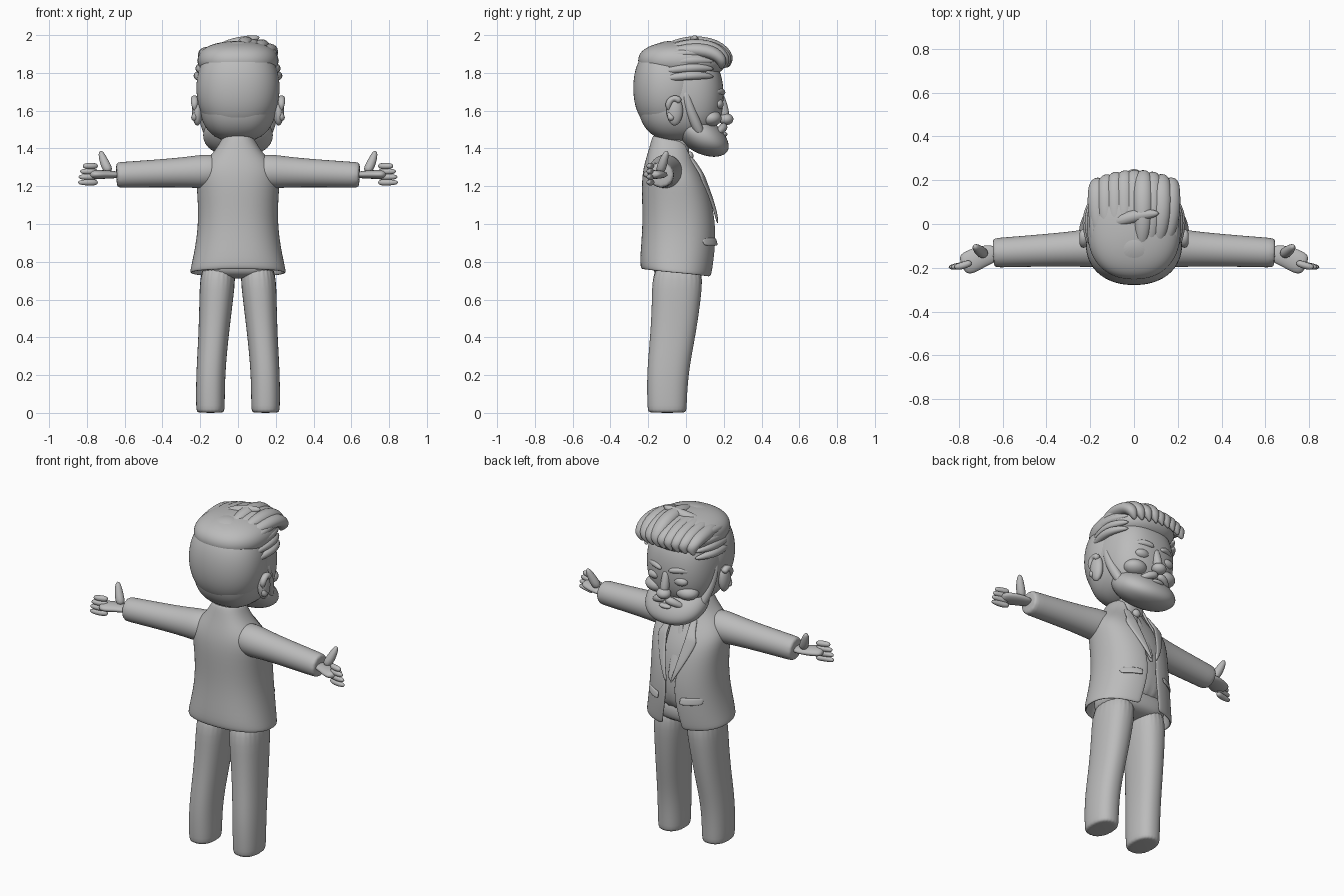
import bpy, bmesh, math
from mathutils import Vector

cube = bpy.data.objects.get("Cube")
if cube:
    bpy.data.objects.remove(cube, do_unlink=True)

colour = (.5, .5, .5, 1)
grey = bpy.data.materials.new("plain grey")
grey.use_nodes = True
grey.diffuse_color = colour
grey.node_tree.nodes["Principled BSDF"].inputs["Base Color"].default_value = colour


def skin(name, rings, closed=True, thickness=0):
    """Bridge rings of points into a smooth surface, or a thin sheet if open."""
    bm = bmesh.new()
    rows = [[bm.verts.new(point) for point in ring] for ring in rings]
    count = len(rows[0])
    for lower, upper in zip(rows, rows[1:]):
        for i in range(count if closed else count - 1):
            j = (i + 1) % count
            bm.faces.new((lower[i], lower[j], upper[j], upper[i]))
    if closed:
        bm.faces.new(rows[0])
        bm.faces.new(rows[-1])
    bmesh.ops.recalc_face_normals(bm, faces=bm.faces)
    mesh = bpy.data.meshes.new(name)
    bm.to_mesh(mesh)
    bm.free()
    mesh.materials.append(grey)
    for face in mesh.polygons:
        face.use_smooth = True
    part = bpy.data.objects.new(name, mesh)
    bpy.context.collection.objects.link(part)
    if thickness:
        solid = part.modifiers.new("thickness", 'SOLIDIFY')
        solid.thickness = thickness
        solid.offset = 0
    smooth = part.modifiers.new("smooth", 'SUBSURF')
    smooth.levels = smooth.render_levels = 2


def oval(angle, width, depth, power=2):
    c, s = math.cos(angle), math.sin(angle)
    return (width * math.copysign(abs(c) ** (2 / power), c),
            depth * math.copysign(abs(s) ** (2 / power), s))


def outline(width, depth, power=2, count=24):
    return [oval(math.tau * i / count, width, depth, power) for i in range(count)]


def column(name, rows, power=2.3):
    """Upright loft; rows hold height, x, y, half width, half depth."""
    skin(name, [[(x + u, y + v, z) for u, v in outline(width, depth, power)]
                for z, x, y, width, depth in rows])


def blob(name, centre, size, power=2, lean=0):
    """Rounded solid whose middle drifts along y with height."""
    x, y, z = centre
    rows = []
    for i in range(9):
        spread, rise = oval(math.pi * ((i + .25) / 8.5 - .5), 1, size[2], power)
        rows.append((z + rise, x, y + lean * rise, size[0] * spread, size[1] * spread))
    column(name, rows, power)


def tube(name, path, radii, flat=1):
    """Tapered tube along a path."""
    points = [Vector(p) for p in path]
    rings = []
    for i, point in enumerate(points):
        heading = points[min(i + 1, len(points) - 1)] - points[max(i - 1, 0)]
        turn = heading.to_track_quat('Z', 'Y')
        rings.append([point + turn @ Vector((u, v, 0))
                      for u, v in outline(radii[i], radii[i] * flat, count=12)])
    skin(name, rings)


# Jacket profile: height, y, half width, half depth
JACKET = [(.76, -.05, .25, .18), (.8, -.05, .24, .19), (1, -.03, .2, .19),
          (1.2, -.05, .21, .18), (1.3, -.07, .22, .15), (1.39, -.08, .12, .11),
          (1.47, -.08, .08, .09)]
BOXY = 2.3


def gap(z):
    """Half width of the jacket opening, narrowest at the button."""
    return min(.06, .01 + abs(z - 1) / 4)


def chest(x, z, lift):
    """Point on the jacket front, raised by lift."""
    z_ring = z + .035
    low, high = next((a, b) for a, b in zip(JACKET, JACKET[1:]) if z_ring <= b[0])
    t = (z_ring - low[0]) / (high[0] - low[0])
    y, width, depth = (a + (b - a) * t for a, b in zip(low[1:], high[1:]))
    bulge = max(0, 1 - abs(x / width) ** BOXY) ** (1 / BOXY)
    return (x, y + (depth + lift) * bulge, z)


rings = []
for z, y, width, depth in JACKET:
    start = math.asin((gap(z) / width) ** (BOXY / 2))
    ring = []
    for i in range(29):
        angle = math.pi / 2 + start + (math.tau - 2 * start) * i / 28
        u, v = oval(angle, width, depth, BOXY)
        ring.append((u, y + v, z - .02 * (1 + math.sin(angle))))
    rings.append(ring)
skin("jacket", rings, closed=False, thickness=.015)

# Shirt, tie, neck and trouser top
column("shirt", [(z - .03, 0, y, width - .02, depth - .02)
                 for z, y, width, depth in JACKET[1:]], BOXY)
skin("tie", [[chest(side * width, z, -.01) for side in (-1, 0, 1)]
             for z, width in ((1, .01), (1.05, .03), (1.34, .015))],
     closed=False, thickness=.012)
blob("tie_knot", (0, .02, 1.36), (.025, .02, .025))
blob("neck", (0, -.06, 1.43), (.08, .08, .12), 3)
blob("trouser_top", (0, -.04, .79), (.2, .14, .08), 3)

for side, s in (("left", 1), ("right", -1)):
    # Notched lapel and pocket flap
    skin(side + "_lapel",
         [[chest(s * (gap(z) + width * k), z, .014) for k in (0, .5, 1)]
          for z, width in ((1, .01), (1.1, .04), (1.25, .08), (1.26, .05), (1.36, .03))],
         closed=False, thickness=.015)
    skin(side + "_pocket_flap",
         [[chest(s * x, .95 - 3 * lift, lift) for x in (.07, .1, .14, .18)]
          for lift in (.008, .015, .022)], closed=False, thickness=.012)

    # Trouser leg and sleeve
    column(side + "_leg", [(z, s * x, y, width, depth) for z, x, y, width, depth in (
        (0, .146, -.1, .07, .1), (.01, .146, -.1, .077, .104), (.2, .146, -.1, .077, .11),
        (.4, .13, -.07, .08, .12), (.6, .115, -.05, .09, .13), (.82, .1, -.04, .1, .14))])
    tube(side + "_sleeve", [(s * x, -.1 - x / 20, 1.285 - x / 25)
                            for x in (.08, .15, .22, .32, .63, .645)],
         (.08, .095, .09, .08, .07, .07))

    # Hand, with the fingers fanned evenly
    tube(side + "_palm", [(s * .62, -.13, 1.26), (s * .69, -.145, 1.262),
                          (s * .75, -.175, 1.262), (s * .79, -.19, 1.262)],
         (.04, .05, .058, .045), .45)
    for k in range(4):
        z = 1.22 + .029 * k
        tip = .85 - .003 * k * k
        tube(f"{side}_finger_{k + 1}",
             [(s * .74, -.175, z), (s * .79, -.193, z), (s * tip, -.198, z)],
             (.016, .018, .012))
    tube(side + "_thumb", [(s * .68, -.14, 1.27), (s * .71, -.12, 1.33), (s * .73, -.1, 1.39)],
         (.028, .026, .013))

    # Ear with a raised rim
    blob(side + "_ear", (s * .215, -.06, 1.6), (.03, .045, .08))
    arc = [math.pi * (k / 4 + .2) for k in range(6)]
    tube(side + "_ear_rim", [(s * .23, .04 * math.cos(a) - .06, .06 * math.sin(a) + 1.61)
                             for a in arc], [.02] * 6)

    # Face
    blob(side + "_eyelid", (s * .085, .17, 1.635), (.045, .03, .028))
    blob(side + "_cheek", (s * .1, .13, 1.56), (.07, .06, .045))
    tube(side + "_brow", [(s * .02, .2, 1.69), (s * .09, .185, 1.71), (s * .17, .11, 1.68)],
         (.014, .022, .01))
    tube(side + "_moustache", [(0, .2, 1.52), (s * .05, .2, 1.51), (s * .11, .15, 1.47)],
         (.02, .026, .01))
    tube(side + "_sideburn", [(s * .19, -.01, 1.72), (s * .19, .02, 1.6), (s * .15, .09, 1.45)],
         (.025, .03, .03))

    # Locks combed back along the temple
    for k in range(4):
        z = 1.78 + .04 * k
        out = .215 - .01 * k
        tube(f"{side}_temple_lock_{k + 1}",
             [(s * .17, -.17, z - .02), (s * out, -.05, z), (s * out, .06, z + .01),
              (s * .16, .15, z)], (.01, .022, .026, .01))

# Head, beard and nose
blob("head", (0, -.03, 1.68), (.215, .235, .25), 2.5)
blob("beard", (0, .08, 1.47), (.19, .13, .115), 2.2, lean=-.6)
blob("lower_lip", (0, .2, 1.475), (.04, .02, .014))
blob("nose_tip", (0, .212, 1.555), (.043, .04, .032))
tube("nose_bridge", [(0, .18, 1.69), (0, .195, 1.63), (0, .21, 1.55)], (.02, .025, .03))

# Hair: rounded back and top, then locks swept forward into a quiff
blob("hair_back", (0, -.09, 1.72), (.227, .195, .25), 2.2)
blob("hair_top", (0, -.02, 1.865), (.22, .24, .105), 2.3)
for k in range(9):
    x = .042 * (k - 4)
    arch = 1 - (x / .26) ** 2
    rise = .02 + .01 * (k % 2) if x > 0 else 0
    tube(f"quiff_lock_{k + 1}",
         [(x * .75, -.13, 1.84 + .09 * arch), (x, 0, 1.86 + .08 * arch + rise),
          (x, .12 + .05 * arch, 1.86 + .06 * arch + rise), (x, .14 + .1 * arch, 1.84 + .03 * arch),
          (x - .02, .14 + .08 * arch, 1.81 + .02 * arch)],
         (.02, .045, .048, .04, .015), .85)
tube("crown_tuft", [(-.1, 0, 1.93), (0, .04, 1.96), (.12, .05, 1.99)], (.03, .035, .015))
